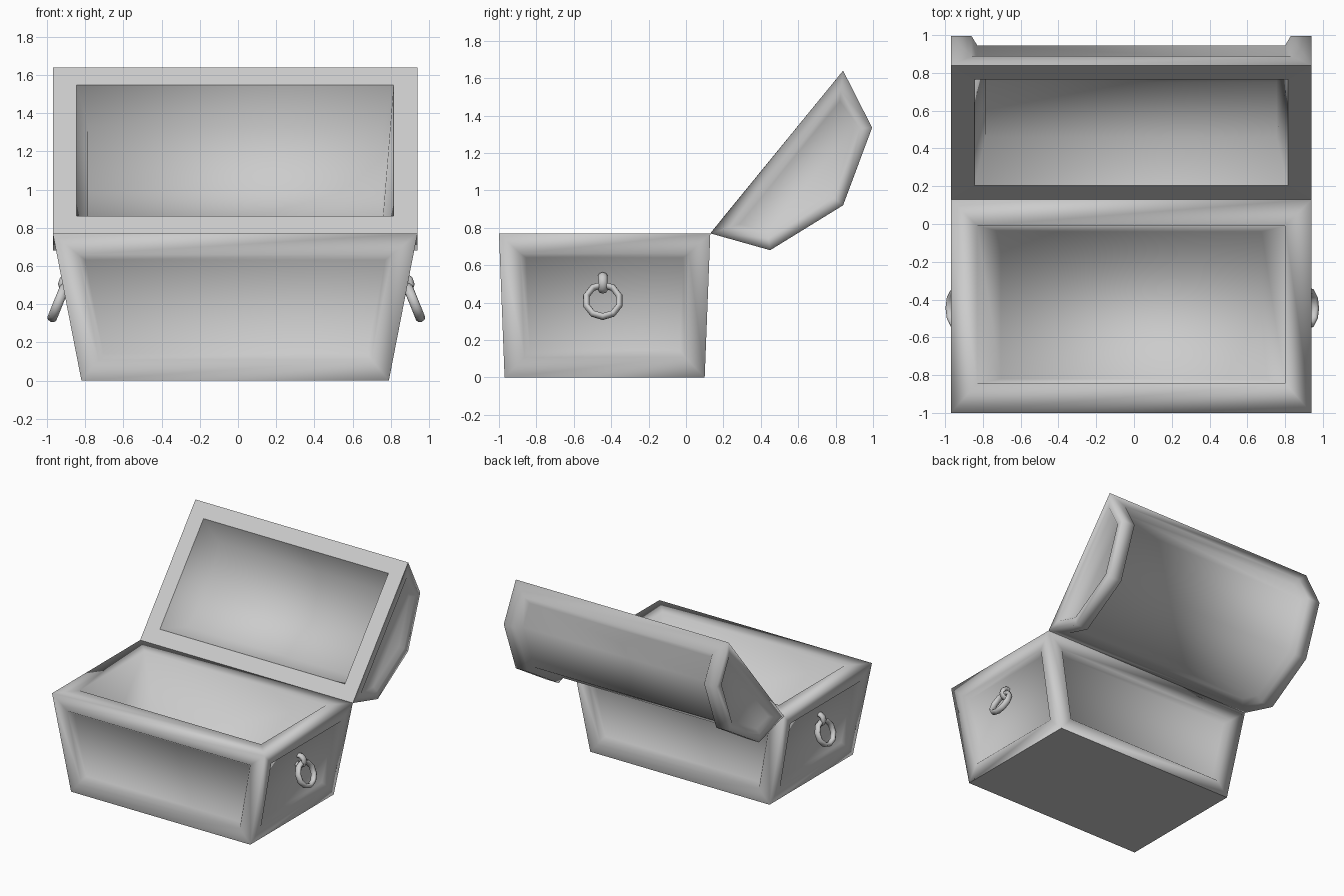
import bpy, bmesh
from math import radians, sin, cos
from mathutils import Matrix

if "Cube" in bpy.data.objects:
    bpy.data.objects.remove(bpy.data.objects["Cube"])

CX = -0.015  # the box sits slightly left of the overall centre


def finish(name, bm, sharp_faces=()):
    """Smooth mesh whose listed faces keep hard borders."""
    for f in bm.faces:
        f.smooth = True
    for f in sharp_faces:
        f.smooth = False
        for e in f.edges:
            e.smooth = False
    me = bpy.data.meshes.new(name)
    bm.to_mesh(me)
    bm.free()
    ob = bpy.data.objects.new(name, me)
    bpy.context.collection.objects.link(ob)
    return ob


def bridge(bm, a, b):
    n = len(a)
    return [bm.faces.new((a[i], a[(i + 1) % n], b[(i + 1) % n], b[i])) for i in range(n)]


def panel(bm, faces, margin, slope, depth, region=False):
    """Sunk panel: flat margin, then a sloping step."""
    for t, d in ((margin, 0), (slope, -depth)):
        if region:
            bmesh.ops.inset_region(bm, faces=faces, thickness=t, depth=d, use_even_offset=True)
        else:
            bmesh.ops.inset_individual(bm, faces=faces, thickness=t, depth=d, use_even_offset=True)


# chest body: tapered open box with sunk panels on four sides
bm = bmesh.new()


def rect(hx, y0, y1, z):
    return [bm.verts.new((CX + sx * hx, y, z))
            for sx, y in ((-1, y0), (1, y0), (1, y1), (-1, y1))]


base = rect(0.805, -0.97, 0.10, 0)
top = rect(0.955, -1.0, 0.13, 0.77)
lip = rect(0.815, -0.845, -0.01, 0.77)
floor = rect(0.69, -0.82, -0.04, 0.12)
bottom = bm.faces.new(base)
walls = bridge(bm, base, top)
bridge(bm, top, lip)
bridge(bm, lip, floor)
bm.faces.new(floor)
bmesh.ops.recalc_face_normals(bm, faces=bm.faces[:])
panel(bm, walls, 0.11, 0.03, 0.04)
finish("chest_body", bm, [bottom])

# open lid: five-sided hollow prism
bm = bmesh.new()
outer = [(0.13, 0.77), (0.45, 0.68), (0.84, 0.92), (0.995, 1.335), (0.84, 1.64)]
inner = [(0.205, 0.863), (0.46, 0.80), (0.75, 0.98), (0.87, 1.33), (0.765, 1.547)]


def ends(profile, half, taper):
    return [[bm.verts.new((CX + s * (half - (taper if 0 < i < 4 else 0)), y, z))
             for i, (y, z) in enumerate(profile)] for s in (-1, 1)]


def shell(a, b):
    strip = [bm.faces.new((a[i], a[i + 1], b[i + 1], b[i])) for i in range(4)]
    return strip, [bm.faces.new(a), bm.faces.new(b)]


oa, ob_ = ends(outer, 0.955, 0)
ia, ib = ends(inner, 0.83, 0.06)
strip, caps = shell(oa, ob_)
shell(ia, ib)
rim = bridge(bm, [oa[0], ob_[0], ob_[4], oa[4]], [ia[0], ib[0], ib[4], ia[4]])
bmesh.ops.recalc_face_normals(bm, faces=bm.faces[:])
panel(bm, strip, 0.11, 0.03, 0.045, region=True)
panel(bm, caps, 0.06, 0.03, 0.03)
finish("lid", bm, rim)


def torus(name, major, minor, n, m, flat, matrix):
    """Low-sided ring around local z, stretched along its axis by flat."""
    bm = bmesh.new()
    loops = []
    for i in range(n):
        a = radians(360 * i / n)
        loops.append([])
        for j in range(m):
            b = radians(360 * j / m)
            r = major + minor * cos(b)
            loops[-1].append(bm.verts.new((r * cos(a), r * sin(a), flat * minor * sin(b))))
    for i in range(n):
        bridge(bm, loops[i], loops[(i + 1) % n])
    bmesh.ops.transform(bm, matrix=matrix, verts=bm.verts[:])
    bmesh.ops.recalc_face_normals(bm, faces=bm.faces[:])
    finish(name, bm)


# ring handles and the staples holding them
for side, s, shift in (("left", -1, 0.0), ("right", 1, 0.012)):
    tilt = Matrix.Rotation(s * radians(90 - 22), 4, 'Y')
    torus(side + "_ring", 0.092, 0.018, 10, 8, 1.4,
          Matrix.Translation((CX + s * 0.925 + shift, -0.445, 0.41)) @ tilt)
    torus(side + "_staple", 0.042, 0.018, 10, 8, 1.4,
          Matrix.Translation((CX + s * 0.868 + shift, -0.445, 0.505))
          @ Matrix.Rotation(radians(90), 4, 'X'))
